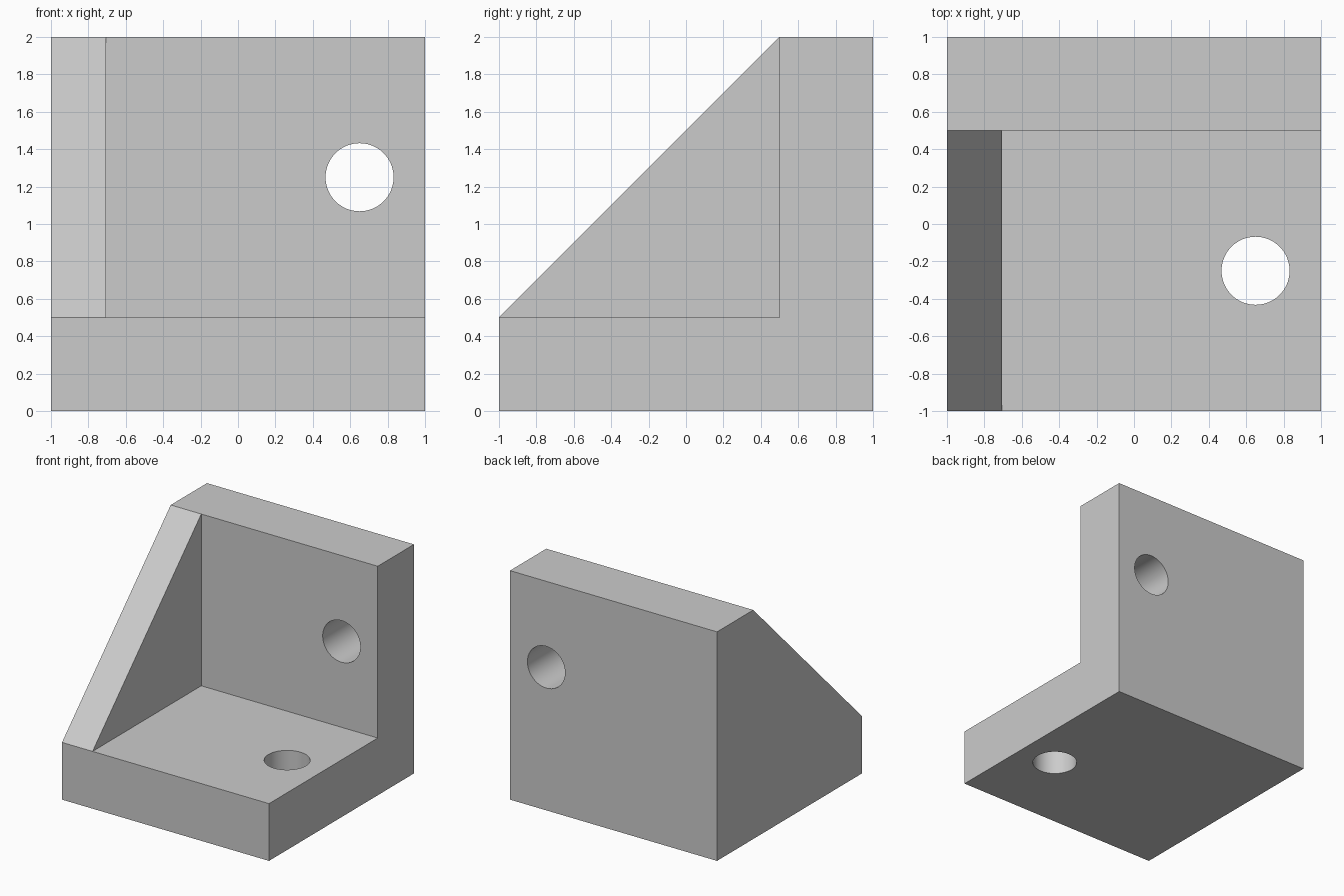
import bpy
import bmesh
import math

cube = bpy.data.objects.get("Cube")
if cube:
    bpy.data.objects.remove(cube, do_unlink=True)

# Single plain grey finish
grey = bpy.data.materials.new("plain grey")
grey.use_nodes = True
colour = (0.6, 0.6, 0.6, 1.0)
grey.diffuse_color = colour
grey.node_tree.nodes["Principled BSDF"].inputs["Base Color"].default_value = colour


def prism(name, profile, x0, x1):
    """Extrude a (y, z) profile along x."""
    bm = bmesh.new()
    face = bm.faces.new([bm.verts.new((x0, y, z)) for y, z in profile])
    result = bmesh.ops.extrude_face_region(bm, geom=[face])
    moved = [v for v in result["geom"] if isinstance(v, bmesh.types.BMVert)]
    bmesh.ops.translate(bm, verts=moved, vec=(x1 - x0, 0, 0))
    bmesh.ops.recalc_face_normals(bm, faces=bm.faces)
    mesh = bpy.data.meshes.new(name)
    bm.to_mesh(mesh)
    bm.free()
    mesh.materials.append(grey)
    obj = bpy.data.objects.new(name, mesh)
    bpy.context.collection.objects.link(obj)
    return obj


def drill(name, location, tilt):
    """Round cutter for a bolt hole."""
    bpy.ops.mesh.primitive_cylinder_add(vertices=64, radius=0.182, depth=0.8,
                                        location=location, rotation=(tilt, 0, 0))
    obj = bpy.context.object
    obj.name = name
    obj.data.materials.append(grey)
    return obj


# Solid block with the sloped gusset outline
bracket = prism("corner_bracket", [(-1, 0), (1, 0), (1, 2), (0.5, 2), (-1, 0.5)], -1, 1)

# Pocket leaves the base, back wall and side gusset; drills make the bolt holes
cutters = [
    prism("pocket_cutter", [(-1.5, 0.5), (0.5, 0.5), (0.5, 2.5), (-1.5, 2.5)], -0.705, 1.5),
    drill("base_hole_cutter", (0.65, -0.25, 0.25), 0),
    drill("wall_hole_cutter", (0.65, 0.75, 1.25), math.pi / 2),
]

bpy.ops.object.select_all(action="DESELECT")
bracket.select_set(True)
bpy.context.view_layer.objects.active = bracket
for cutter in cutters:
    cutter.hide_render = True
    mod = bracket.modifiers.new(cutter.name, "BOOLEAN")
    mod.operation = "DIFFERENCE"
    mod.solver = "EXACT"
    mod.object = cutter
    bpy.ops.object.modifier_apply(modifier=mod.name)
    bpy.data.objects.remove(cutter, do_unlink=True)

# Smooth hole walls, crisp edges
bpy.ops.object.shade_smooth_by_angle(angle=math.radians(30))
